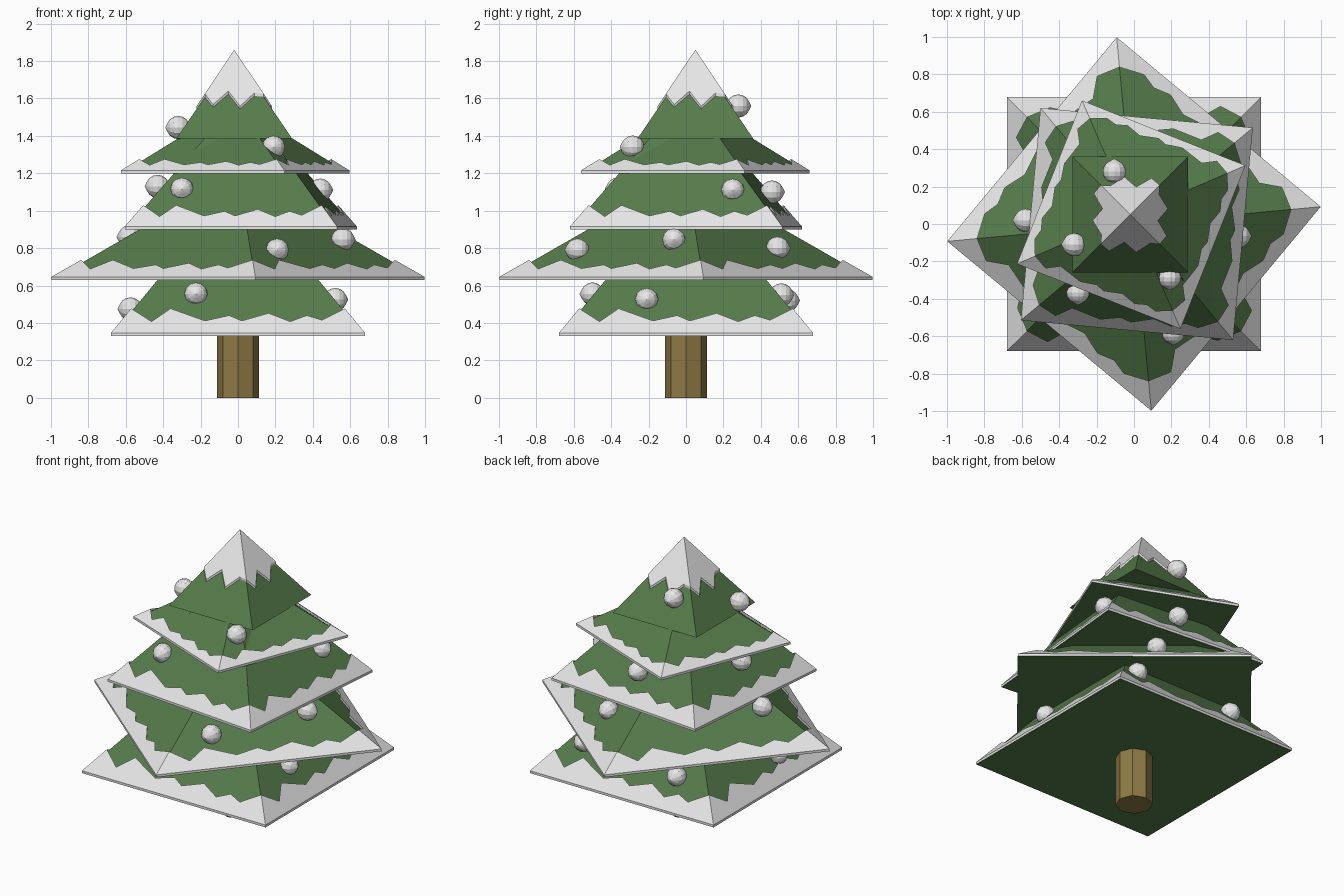
import bpy, bmesh
from math import radians, pi
from mathutils import Vector, Matrix

cube = bpy.data.objects.get("Cube")
if cube:
    bpy.data.objects.remove(cube, do_unlink=True)


def material(name, rgb):
    m = bpy.data.materials.new(name)
    m.use_nodes = True
    m.diffuse_color = (*rgb, 1)
    m.node_tree.nodes["Principled BSDF"].inputs["Base Color"].default_value = (*rgb, 1)
    return m


GREEN = material("pine_green", (0.093, 0.2, 0.07))
SNOW = material("snow_white", (0.8, 0.8, 0.8))
BARK = material("bark_brown", (0.27, 0.195, 0.06))


def finish(name, bm, mat):
    bmesh.ops.recalc_face_normals(bm, faces=bm.faces[:])
    mesh = bpy.data.meshes.new(name)
    bm.to_mesh(mesh)
    bm.free()
    mesh.materials.append(mat)
    ob = bpy.data.objects.new(name, mesh)
    bpy.context.scene.collection.objects.link(ob)
    return ob


def place(ob, centre, turn):
    ob.location = (centre[0], centre[1], 0)
    ob.rotation_euler.z = radians(turn)


def bridge(bm, a, b):
    n = len(a)
    for i in range(n):
        j = (i + 1) % n
        bm.faces.new((a[i], a[j], b[j], b[i]))


def around(points):
    """Repeat one side's points on all four sides of a square."""
    return [Matrix.Rotation(k * pi / 2, 3, "Z") @ Vector(p)
            for k in range(4) for p in points]


def pyramid(name, centre, turn, half, z, height):
    bm = bmesh.new()
    base = [bm.verts.new(p) for p in around([(-half, -half, z)])]
    tip = bm.verts.new((0, 0, z + height))
    bm.faces.new(base)
    for i in range(4):
        bm.faces.new((base[i], base[(i + 1) % 4], tip))
    place(finish(name, bm, GREEN), centre, turn)


# Jagged edges: (position along a side, share of the height), corner first
BAND = [(-.84, .16), (-.68, .075), (-.53, .16), (-.26, .08), (-.07, .115),
        (.03, .08), (.24, .13), (.41, .075), (.54, .115), (.66, .085)]
CAP = [(-.5, .5), (-.36, .62), (-.1, .47), (.1, .64), (.34, .49)]
RIM = 0.016


def snow_band(name, centre, turn, half, z, height):
    """Thick snow lying on the lower edge of a tier, with a jagged top."""
    top = [(x * half, (f - 1) * half, z + RIM + f * height) for x, f in BAND]
    sunk = [(x, y, h - RIM - .012) for x, y, h in top]
    edge = [(x / (1 - f) * half, -half, z + RIM) for x, f in BAND]
    rim = [(x, y, z) for x, y, h in edge]
    bm = bmesh.new()
    rows = [[bm.verts.new(p) for p in around(r)] for r in (sunk, top, edge, rim)]
    for i in range(4):
        bridge(bm, rows[i], rows[(i + 1) % 4])
    place(finish(name, bm, SNOW), centre, turn)


def snow_cap(name, centre, half, tip_z, height):
    bm = bmesh.new()
    low = [(x * half, -g * half, tip_z - g * height) for x, g in CAP]
    sunk = [(x, y, h - .035) for x, y, h in low]
    outer, inner = [[bm.verts.new(p) for p in around(r)] for r in (low, sunk)]
    bridge(bm, outer, inner)
    for ring, h in ((outer, tip_z), (inner, tip_z - .035)):
        tip = bm.verts.new((0, 0, h))
        for i in range(len(ring)):
            bm.faces.new((ring[i], ring[(i + 1) % len(ring)], tip))
    place(finish(name, bm, SNOW), centre, 0)


# Trunk
bm = bmesh.new()
bmesh.ops.create_cone(bm, cap_ends=True, segments=8, radius1=.112, radius2=.112,
                      depth=.4, matrix=Matrix.Translation((0, 0, .2)))
finish("trunk", bm, BARK)

# Snowy tiers: centre, turn, half side, base height, pyramid height
TIERS = [((0, 0), 0, .68, .33, .82),
         ((0, 0), -39.7, .709, .63, .57),
         ((.015, 0), -5.3, .57, .90, .71),
         ((-.015, .05), -21.7, .47, 1.20, .375)]
for n, (centre, turn, half, z, height) in enumerate(TIERS, 1):
    pyramid(f"tier_{n}", centre, turn, half - .002, z, height)
    snow_band(f"snow_band_{n}", centre, turn, half, z, height)

# Bare top tier with its snow cap
TOP = (-.02, .05)
pyramid("tier_top", TOP, 0, .31, 1.385, .455)
snow_cap("snow_cap", TOP, .315, 1.86, .47)

# Round ornaments, each with a small point facing outwards
BALLS = [(-.32, -.11, 1.445), (-.105, .28, 1.56), (.19, -.285, 1.34),
         (-.3, -.365, 1.115), (.44, .25, 1.11), (.035, .46, 1.10), (-.43, .025, 1.13),
         (.21, -.58, .79), (.56, -.065, .845), (.23, .49, .8), (-.58, .02, .86),
         (-.575, -.15, .475), (-.225, -.5, .555), (.52, -.21, .525),
         (.4, .51, .55), (-.31, .54, .52)]
for n, (x, y, z) in enumerate(BALLS, 1):
    out = Vector((x, 0, 0)) if abs(x) > abs(y) else Vector((0, y, 0))
    bm = bmesh.new()
    bmesh.ops.create_uvsphere(bm, u_segments=12, v_segments=8, radius=.062)
    max(bm.verts, key=lambda v: v.co.z).co.z *= 1.12
    ob = finish(f"ornament_{n}", bm, SNOW)
    ob.location = (x, y, z)
    ob.rotation_euler = out.to_track_quat("Z", "Y").to_euler()
